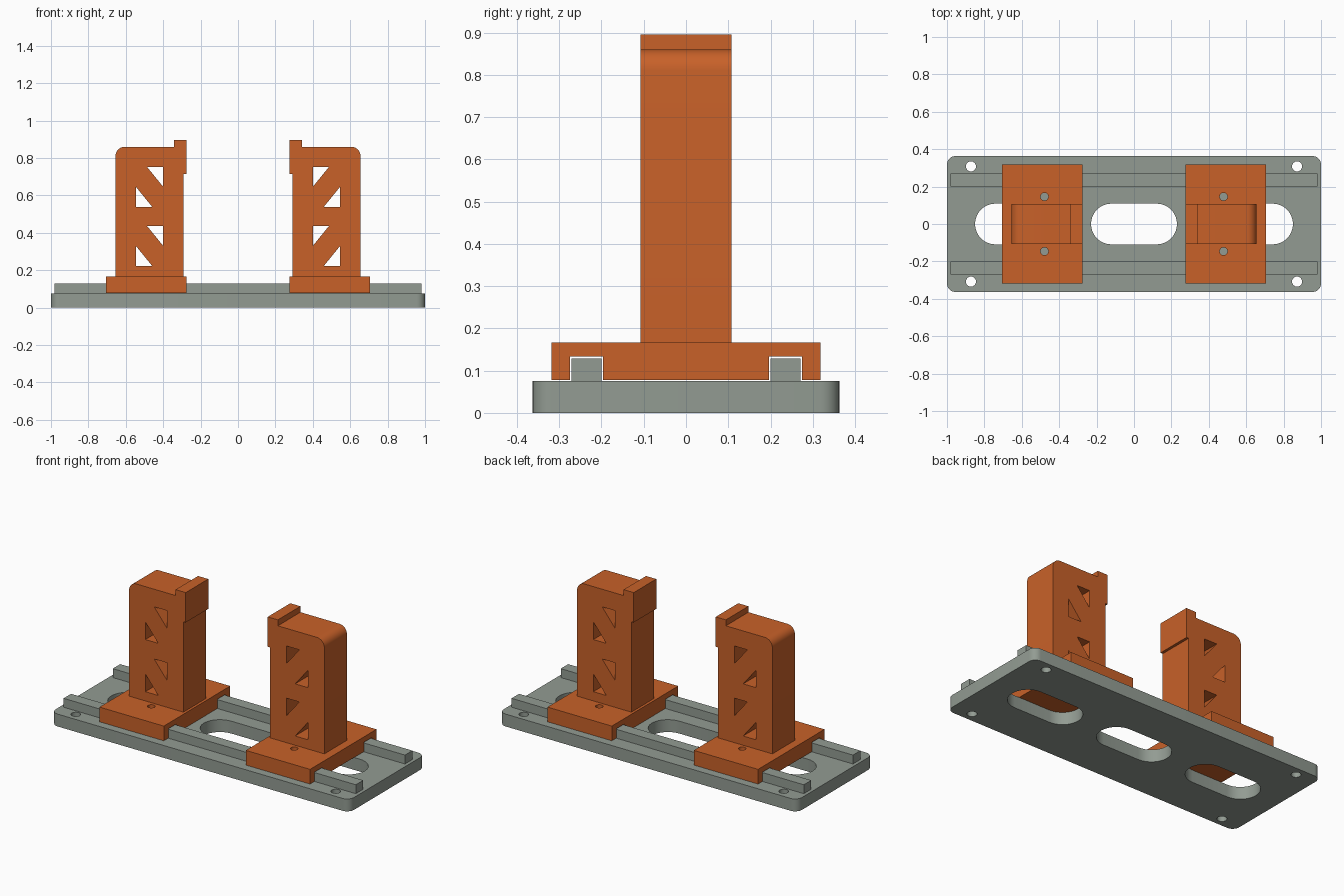
import bpy, bmesh
from math import sin, cos, pi, radians
from mathutils import Matrix

if "Cube" in bpy.data.objects:
    bpy.data.objects.remove(bpy.data.objects["Cube"])

GREY = bpy.data.materials.new("grey_green")
GREY.diffuse_color = (0.29, 0.33, 0.29, 1)
GREY.use_nodes = True
GREY.node_tree.nodes["Principled BSDF"].inputs["Base Color"].default_value = GREY.diffuse_color
ORANGE = bpy.data.materials.new("orange")
ORANGE.diffuse_color = (0.58, 0.12, 0.022, 1)
ORANGE.use_nodes = True
ORANGE.node_tree.nodes["Principled BSDF"].inputs["Base Color"].default_value = ORANGE.diffuse_color

# Local (u, v, depth) axes mapped to world for each extrusion direction
AXES = {
    "Z": Matrix.Identity(4),
    "Y": Matrix(((1, 0, 0, 0), (0, 0, 1, 0), (0, 1, 0, 0), (0, 0, 0, 1))),
    "X": Matrix(((0, 0, 1, 0), (1, 0, 0, 0), (0, 1, 0, 0), (0, 0, 0, 1))),
}


def arc(cx, cy, r, a0, a1, n=8):
    return [(cx + r * cos(radians(a0 + (a1 - a0) * i / n)),
             cy + r * sin(radians(a0 + (a1 - a0) * i / n))) for i in range(n + 1)]


def circle(cx, cy, r, n=24):
    return arc(cx, cy, r, 0, 360, n)[:-1]


def slot(cx, half, r):
    d = half - r
    return arc(cx + d, 0, r, -90, 90, 16) + arc(cx - d, 0, r, 90, 270, 16)


def rounded_rect(hx, hy, r):
    x, y = hx - r, hy - r
    return (arc(x, y, r, 0, 90) + arc(-x, y, r, 90, 180)
            + arc(-x, -y, r, 180, 270) + arc(x, -y, r, 270, 360))


def extrude(name, loops, lo, hi, axis, mat):
    """Fill an outline with holes, then extrude it from lo to hi along axis."""
    bm = bmesh.new()
    for loop in loops:
        vs = [bm.verts.new((u, v, lo)) for u, v in loop]
        for i, v in enumerate(vs):
            bm.edges.new((vs[i - 1], v))
    bmesh.ops.triangle_fill(bm, edges=bm.edges[:], use_beauty=True,
                            normal=(0, 0, 1))
    ext = bmesh.ops.extrude_face_region(bm, geom=bm.faces[:], use_keep_orig=True)
    top = [g for g in ext["geom"] if isinstance(g, bmesh.types.BMVert)]
    bmesh.ops.translate(bm, verts=top, vec=(0, 0, hi - lo))
    bmesh.ops.transform(bm, matrix=AXES[axis], verts=bm.verts[:])
    bmesh.ops.recalc_face_normals(bm, faces=bm.faces[:])
    me = bpy.data.meshes.new(name)
    bm.to_mesh(me)
    bm.free()
    me.materials.append(mat)
    ob = bpy.data.objects.new(name, me)
    bpy.context.collection.objects.link(ob)
    return ob


def activate(ob):
    bpy.ops.object.select_all(action="DESELECT")
    ob.select_set(True)
    bpy.context.view_layer.objects.active = ob


def smooth(ob):
    activate(ob)
    bpy.ops.object.shade_smooth_by_angle(angle=radians(30))


def mirror(ob, axis):
    mod = ob.modifiers.new("mirror", "MIRROR")
    mod.use_axis = [axis == a for a in "XYZ"]


# Base plate with three slots and four corner holes
plate_loops = [rounded_rect(1.0, 0.363, 0.045)]
plate_loops += [slot(x, 0.23, 0.109) for x in (-0.62, 0, 0.62)]
plate_loops += [circle(x, y, 0.027) for x in (-0.872, 0.872) for y in (-0.308, 0.308)]
smooth(extrude("base_plate", plate_loops, 0, 0.075, "Z", GREY))

# Guide rails
rail = [(-0.98, 0.2), (0.98, 0.2), (0.98, 0.271), (-0.98, 0.271)]
mirror(extrude("guide_rail", [rail], 0.075, 0.129, "Z", GREY), "Y")

# Sliding carriages, grooved underneath to straddle the rails
half = [(0.318, 0.167), (0.318, 0.078), (0.275, 0.078), (0.275, 0.134),
        (0.197, 0.134), (0.197, 0.078)]
section = half + [(-y, z) for y, z in reversed(half)]
carriage = extrude("carriage", [section], 0.275, 0.706, "X", ORANGE)

# Screw holes through the carriage
for y in (-0.146, 0.146):
    cutter = extrude("cutter", [circle(0.479, y, 0.021)], 0.03, 0.25, "Z", ORANGE)
    cutter.hide_render = True
    mod = carriage.modifiers.new("hole", "BOOLEAN")
    mod.operation, mod.solver, mod.object = "DIFFERENCE", "EXACT", cutter
    activate(carriage)
    bpy.ops.object.modifier_apply(modifier=mod.name)
    bpy.data.objects.remove(cutter)
smooth(carriage)
mirror(carriage, "X")

# Upright towers with inner lip, rounded outer corner and triangular cutouts
tower_loops = [[(0.291, 0.167), (0.655, 0.167)]
               + arc(0.605, 0.81, 0.05, 0, 90)
               + [(0.343, 0.86), (0.343, 0.896), (0.275, 0.896),
                  (0.275, 0.715), (0.291, 0.715)]]
for z in (0.33, 0.646):
    tower_loops.append([(0.4, z), (0.487, z + 0.107), (0.4, z + 0.107)])
    tower_loops.append([(0.546, z), (0.459, z - 0.107), (0.546, z - 0.107)])
tower = extrude("tower", tower_loops, -0.108, 0.108, "Y", ORANGE)
smooth(tower)
mirror(tower, "X")
